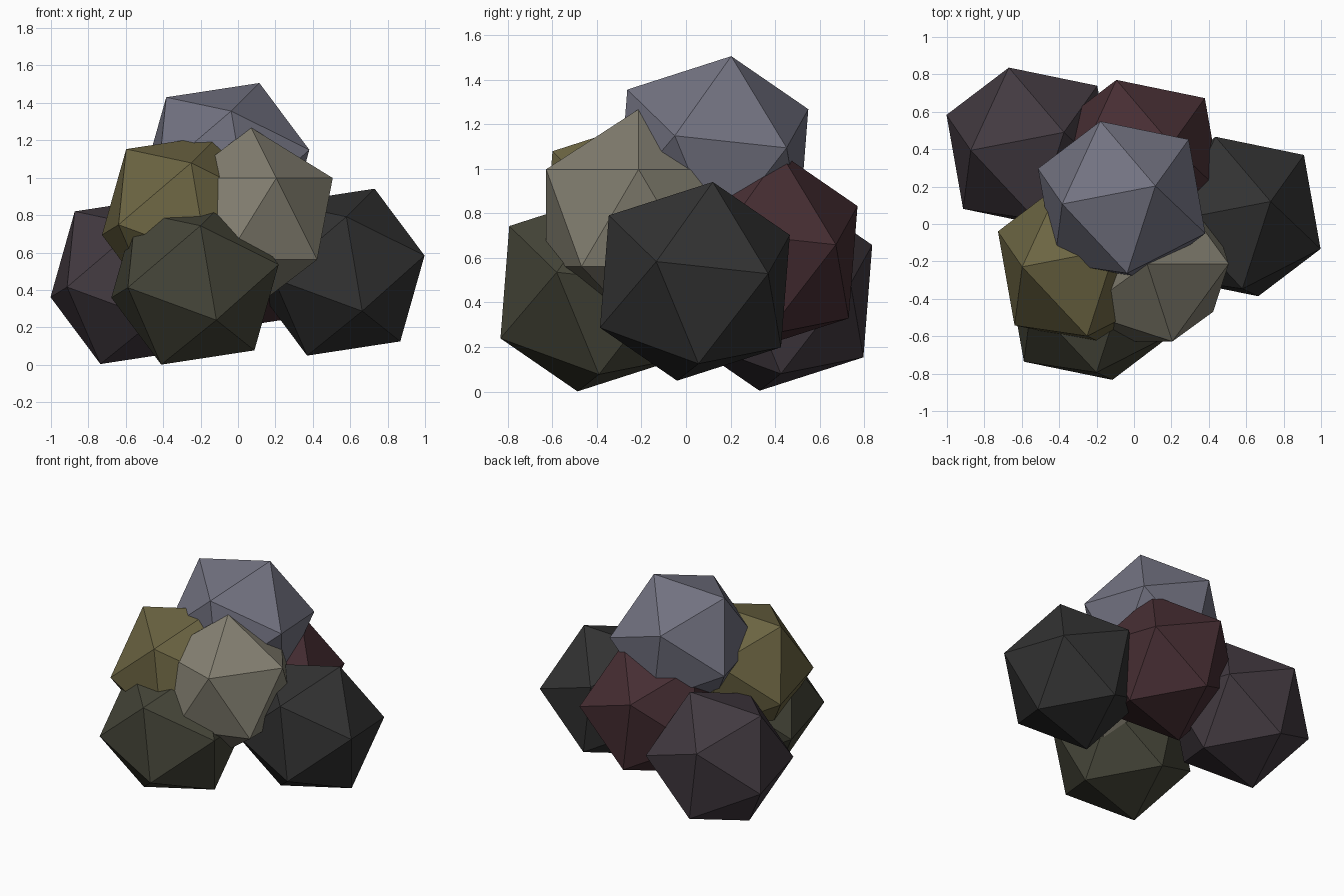
import bpy
from mathutils import Matrix, Vector

if "Cube" in bpy.data.objects:
    bpy.data.objects.remove(bpy.data.objects["Cube"])

RADIUS = 0.488

# Shared tilt: one corner direction becomes local z, a neighbouring corner fixes local x
z_axis = Vector((0.18, 0.08, 0.445)).normalized()
x_axis = Vector((0.445, -0.17, 0.095))
x_axis = (x_axis - z_axis * x_axis.dot(z_axis)).normalized()
y_axis = z_axis.cross(x_axis)
TILT = Matrix((x_axis, y_axis, z_axis)).transposed()
UPRIGHT = Matrix.Identity(3)


def rock(name, centre, colour, turn=TILT):
    """One twenty-sided flat-shaded rock."""
    bpy.ops.mesh.primitive_ico_sphere_add(subdivisions=1, radius=RADIUS)
    ob = bpy.context.object
    ob.name = name
    ob.matrix_world = Matrix.Translation(centre) @ turn.to_4x4()
    mat = bpy.data.materials.new(name + "_colour")
    mat.diffuse_color = (*colour, 1)
    mat.use_nodes = True
    mat.node_tree.nodes["Principled BSDF"].inputs["Base Color"].default_value = mat.diffuse_color
    ob.data.materials.append(mat)


# Bottom layer
rock("purple_rock", (-0.555, 0.41, 0.45), (0.055, 0.042, 0.052))
rock("green_rock", (-0.23, -0.407, 0.447), (0.060, 0.060, 0.040))
rock("black_rock", (0.55, 0.04, 0.495), (0.032, 0.032, 0.032))
# Middle layer
rock("red_rock", (0.02, 0.344, 0.625), (0.062, 0.027, 0.033))
rock("yellow_rock", (-0.28, -0.213, 0.783), (0.150, 0.130, 0.055))
rock("beige_rock", (0.07, -0.213, 0.78), (0.230, 0.215, 0.165), UPRIGHT)
# Top
rock("grey_rock", (-0.066, 0.123, 1.06), (0.170, 0.170, 0.220))
